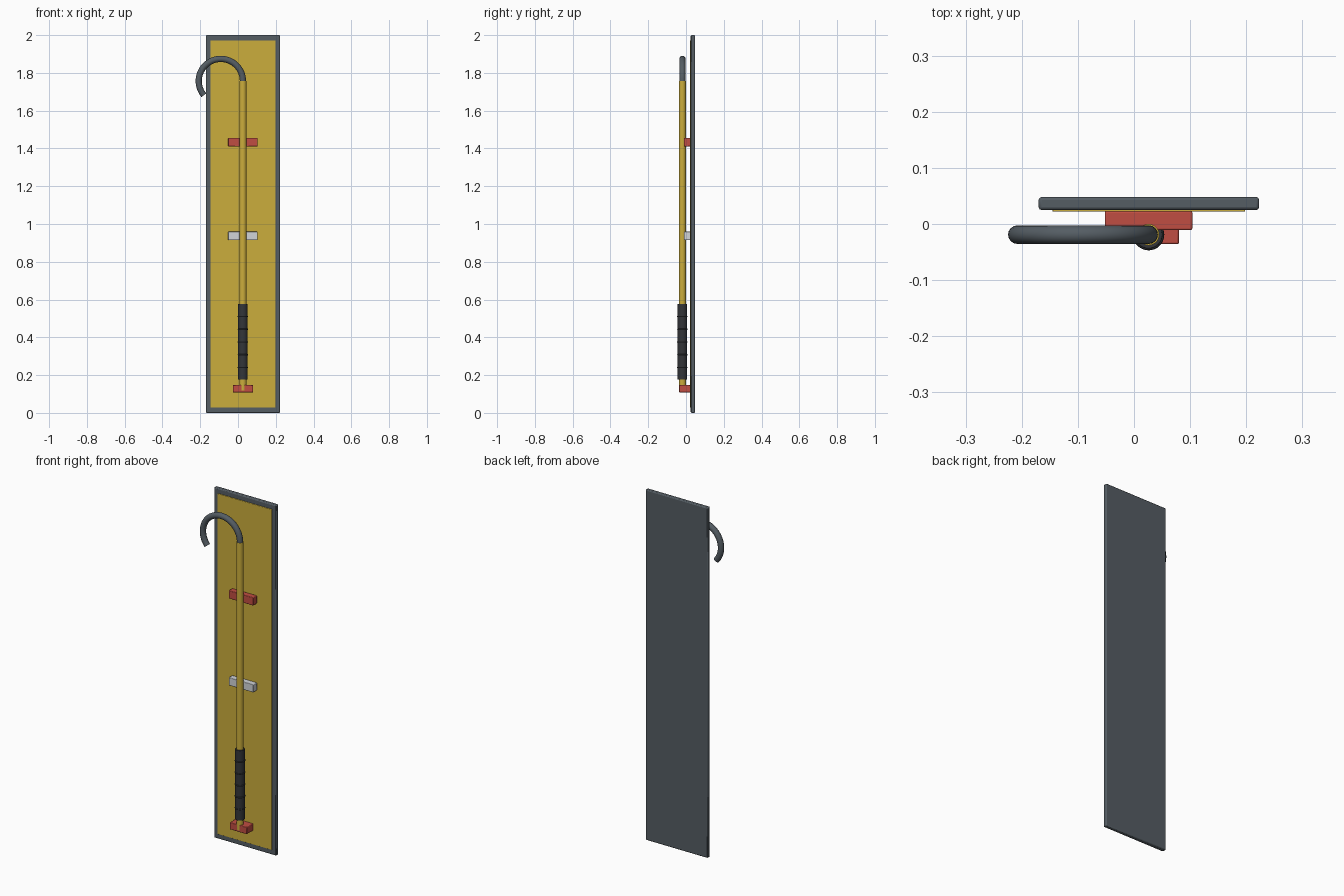
import bpy
from math import cos, sin, radians

cube = bpy.data.objects.get("Cube")
if cube:
    bpy.data.objects.remove(cube, do_unlink=True)


def material(name, rgb):
    m = bpy.data.materials.new(name)
    m.use_nodes = True
    m.diffuse_color = (*rgb, 1)
    m.node_tree.nodes["Principled BSDF"].inputs["Base Color"].default_value = (*rgb, 1)
    return m


STEEL = material("dark steel", (0.09, 0.11, 0.127))
GOLD = material("gold yellow", (0.60, 0.42, 0.045))
RED = material("red", (0.53, 0.075, 0.055))
WHITE = material("light grey", (0.64, 0.66, 0.69))
RUBBER = material("black rubber", (0.033, 0.036, 0.041))

AXIS_X, AXIS_Y = 0.026, -0.019      # shaft axis


def finish(name, mat, bevel=0.0):
    ob = bpy.context.object
    ob.name = name
    ob.data.materials.append(mat)
    if bevel:
        mod = ob.modifiers.new("rounded edges", 'BEVEL')
        mod.width = bevel
        mod.segments = 2
    bpy.ops.object.shade_smooth_by_angle(angle=radians(35))
    return ob


def box(name, mat, x, y, z, bevel):
    """Box from (min, max) pairs on each axis."""
    spans = (x, y, z)
    bpy.ops.mesh.primitive_cube_add(size=1, location=[sum(s) / 2 for s in spans])
    bpy.context.object.scale = [s[1] - s[0] for s in spans]
    bpy.ops.object.transform_apply(location=False, rotation=False, scale=True)
    return finish(name, mat, bevel)


def rod(name, mat, radius, z, bevel=0.0):
    bpy.ops.mesh.primitive_cylinder_add(
        vertices=32, radius=radius, depth=z[1] - z[0],
        location=(AXIS_X, AXIS_Y, sum(z) / 2))
    return finish(name, mat, bevel)


# Backboard and its coloured face
box("backboard", STEEL, (-0.17, 0.223), (0.025, 0.048), (0, 2), 0.005)
box("face_panel", GOLD, (-0.145, 0.198), (0.022, 0.03), (0.028, 1.972), 0.001)

# Brackets holding the pole
box("upper_clip", RED, (-0.052, 0.104), (-0.011, 0.023), (1.41, 1.456), 0.003)
box("middle_clip", WHITE, (-0.052, 0.104), (-0.011, 0.023), (0.914, 0.959), 0.003)
box("foot_holder", RED, (-0.027, 0.08), (-0.036, 0.023), (0.108, 0.148), 0.003)

# Pole with rubber grip and raised rings
rod("shaft", GOLD, 0.019, (0.118, 1.758))
rod("grip", RUBBER, 0.025, (0.176, 0.577), 0.002)
for i in range(5):
    bpy.ops.mesh.primitive_torus_add(
        major_radius=0.024, minor_radius=0.004, major_segments=32, minor_segments=8,
        location=(AXIS_X, AXIS_Y, 0.24 + i * 0.0675))
    finish(f"grip_ring_{i + 1}", RUBBER)

# Rescue hook: a tube swept along an arc
ARC_RADIUS, STEPS = 0.117, 40
curve = bpy.data.curves.new("hook", 'CURVE')
curve.dimensions = '3D'
curve.bevel_depth = 0.0165
curve.bevel_resolution = 6
curve.use_fill_caps = True
spline = curve.splines.new('POLY')
spline.points.add(STEPS)
for i, p in enumerate(spline.points):
    a = radians(220) * i / STEPS
    p.co = (AXIS_X - ARC_RADIUS + ARC_RADIUS * cos(a), AXIS_Y,
            1.757 + ARC_RADIUS * sin(a), 1)
hook = bpy.data.objects.new("hook", curve)
bpy.context.collection.objects.link(hook)
bpy.ops.object.select_all(action='DESELECT')
hook.select_set(True)
bpy.context.view_layer.objects.active = hook
bpy.ops.object.convert(target='MESH')
finish("hook", STEEL)
